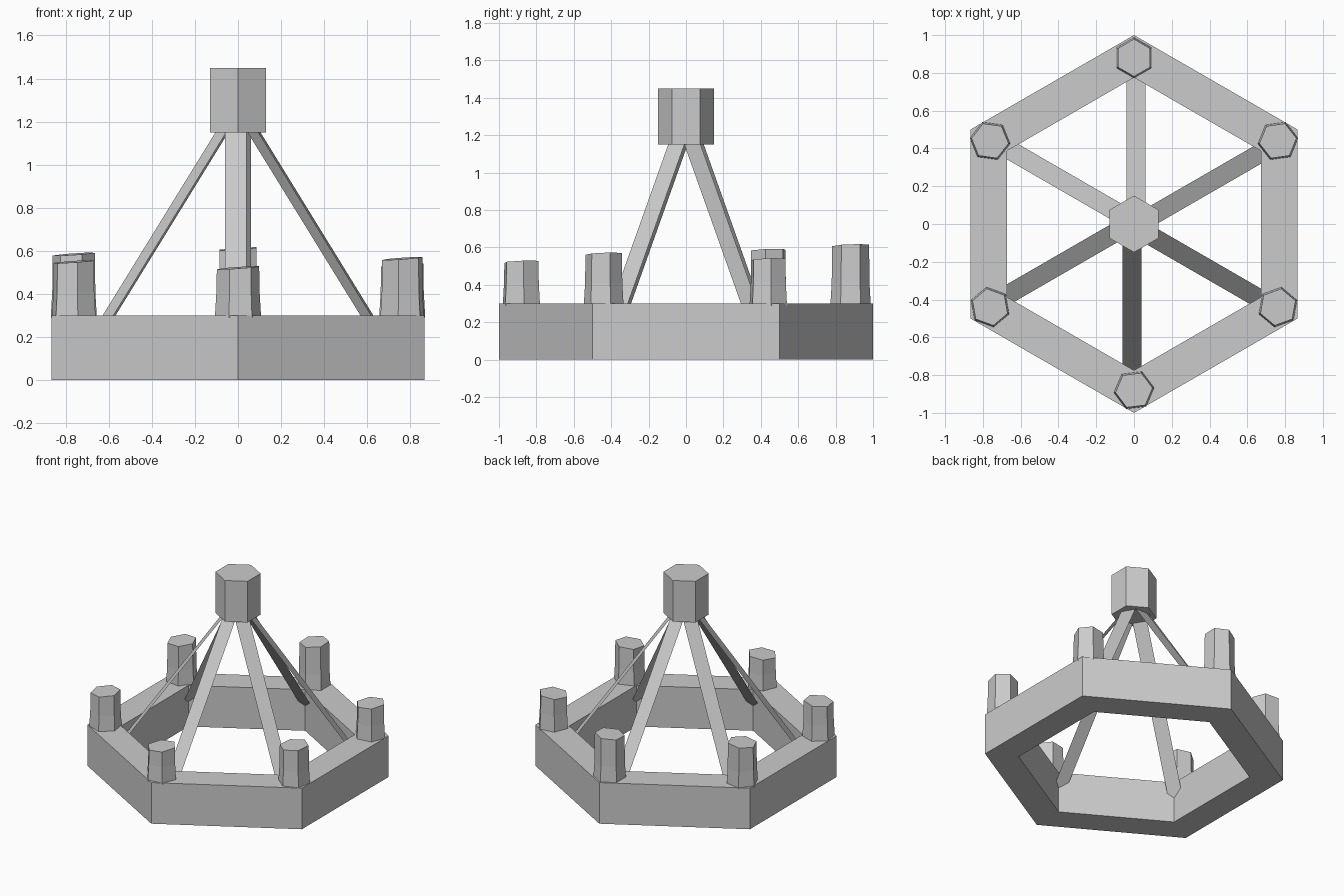
import bpy, bmesh
from math import sin, cos, radians

if "Cube" in bpy.data.objects:
    bpy.data.objects.remove(bpy.data.objects["Cube"])


def make_object(name, verts, faces, fix_normals=True):
    mesh = bpy.data.meshes.new(name)
    mesh.from_pydata(verts, [], faces)
    if fix_normals:
        bm = bmesh.new()
        bm.from_mesh(mesh)
        bmesh.ops.recalc_face_normals(bm, faces=bm.faces)
        bm.to_mesh(mesh)
        bm.free()
    obj = bpy.data.objects.new(name, mesh)
    bpy.context.collection.objects.link(obj)
    return obj


def hexagon(r, z, turn=30, centre=(0, 0)):
    return [(centre[0] + r * cos(radians(turn + 60 * i)),
             centre[1] + r * sin(radians(turn + 60 * i)), z) for i in range(6)]


def bridge(a, b):
    # quads between two six-point loops
    return [(6 * a + i, 6 * a + (i + 1) % 6, 6 * b + (i + 1) % 6, 6 * b + i) for i in range(6)]


# Hexagonal base ring
loops = hexagon(1, 0) + hexagon(1, 0.3) + hexagon(0.775, 0.3) + hexagon(0.775, 0)
make_object("base_ring", loops, bridge(0, 1) + bridge(1, 2) + bridge(2, 3) + bridge(3, 0))

# Raised centre hub
make_object("centre_hub", hexagon(0.15, 1.15) + hexagon(0.15, 1.45),
            bridge(0, 1) + [tuple(range(5, -1, -1)), tuple(range(6, 12))])

# Flat sheet struts from the hub down into the inner corners of the ring
for k in range(6):
    a = radians(30 + 60 * k)

    def point(r, t, z):
        return (r * cos(a) + t * sin(a), r * sin(a) - t * cos(a), z)

    make_object(f"strut_{k + 1}",
                [point(0.04, -0.04, 1.215), point(0.04, 0.06, 1.215),
                 point(0.80, 0.06, 0.147), point(0.80, -0.04, 0.147)],
                [(3, 2, 1, 0)], False)

# Pegs on the ring corners: angle, height, turn; flared foot and slightly sloping top
pegs = [(30, 0.535, 8), (90, 0.61, 30), (150, 0.585, -8),
        (210, 0.55, 40), (270, 0.522, 7), (330, 0.565, 20)]
for k, (angle, height, turn) in enumerate(pegs):
    c = (0.88 * cos(radians(angle)), 0.88 * sin(radians(angle)))
    top = [(x, y, z + 0.07 * (x - c[0]) + 0.04 * (y - c[1]))
           for x, y, z in hexagon(0.099, height, turn, c)]
    verts = hexagon(0.108, 0.29, turn, c) + hexagon(0.101, 0.41, turn, c) + top
    make_object(f"peg_{k + 1}", verts,
                bridge(0, 1) + bridge(1, 2) + [tuple(range(5, -1, -1)), tuple(range(12, 18))])
